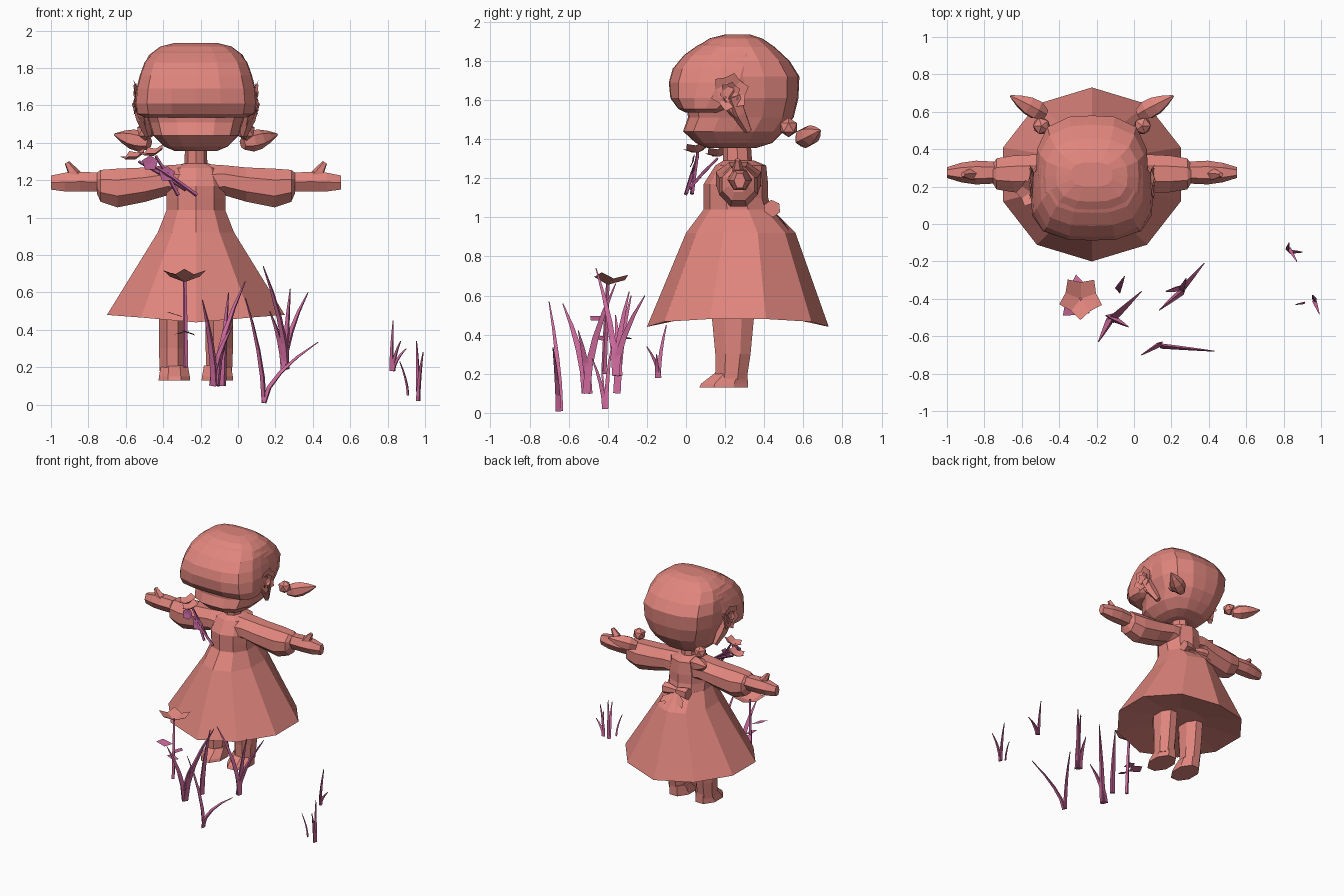
import bpy, bmesh, math, random
from mathutils import Vector, Matrix

if "Cube" in bpy.data.objects:
    bpy.data.objects.remove(bpy.data.objects["Cube"])

random.seed(4)
CX = -0.225  # mirror plane of the figure


def material(name, col):
    m = bpy.data.materials.new(name)
    m.diffuse_color = (*col, 1)
    m.use_nodes = True
    m.node_tree.nodes["Principled BSDF"].inputs["Base Color"].default_value = m.diffuse_color
    return m


SALMON = material("salmon", (0.74, 0.235, 0.205))
PINK = material("orchid pink", (0.64, 0.15, 0.35))
PLUM = material("plum", (0.42, 0.10, 0.26))


def finish(name, bm, mat, figure=False, recalc=True):
    """Make the object; figure parts are built on +x and mirrored."""
    if recalc:
        bmesh.ops.recalc_face_normals(bm, faces=bm.faces)
    me = bpy.data.meshes.new(name)
    bm.to_mesh(me)
    bm.free()
    me.materials.append(mat)
    ob = bpy.data.objects.new(name, me)
    bpy.context.collection.objects.link(ob)
    if figure:
        ob.location.x = CX
        ob.modifiers.new("mirror", 'MIRROR').use_mirror_merge = False
    return ob


def bridge(bm, rings):
    n = len(rings[0])
    for a, b in zip(rings, rings[1:]):
        for i in range(n):
            j = (i + 1) % n
            bm.faces.new((a[i], a[j], b[j], b[i]))
    bm.faces.new(rings[0][::-1])
    bm.faces.new(rings[-1])


def loft(name, sections, sides, centre=0.0, power=2.0, flat=False, limb=False):
    """Upright sections are (z, half width, y front, y back), limb sections (x, half depth, z low, z high)."""
    bm = bmesh.new()
    rings = []
    grow = 1 / math.cos(math.pi / sides) if flat else 1  # flat sides touch the given box
    for t, hw, v0, v1 in sections:
        ring = []
        for i in range(sides):
            a = math.pi / 2 + math.tau * (i + flat * 0.5) / sides
            c, s = math.cos(a), math.sin(a)
            k = grow * (abs(c) ** power + abs(s) ** power) ** (-1 / power)
            u = centre + hw * c * k
            v = (v0 + v1) / 2 + (v1 - v0) / 2 * s * k
            ring.append(bm.verts.new((t, u, v) if limb else (u, v, t)))
        rings.append(ring)
    bridge(bm, rings)
    ob = finish(name, bm, SALMON, limb or centre != 0)
    ob.location.x = CX
    return ob


def tube(bm, pts, radii, sides):
    rings = []
    for i, p in enumerate(pts):
        d = (pts[min(i + 1, len(pts) - 1)] - pts[max(i - 1, 0)]).normalized()
        u = d.cross(Vector((0.3, 1, 0.1))).normalized()
        v = d.cross(u)
        rings.append([bm.verts.new(p + radii[i] * (u * math.cos(math.tau * k / sides) +
                      v * math.sin(math.tau * k / sides))) for k in range(sides)])
    bridge(bm, rings)


def stalk(bm, base, tip, r0, r1=0.003, lean=1.0, sides=3, steps=4):
    """Tapering stalk; lean above 1 rises first and then bends towards the tip."""
    base, d = Vector(base), Vector(tip) - Vector(base)
    fs = [i / steps for i in range(steps + 1)]
    pts = [base + Vector((d.x * f ** lean, d.y * f ** lean, d.z * f)) for f in fs]
    tube(bm, pts, [r0 + (r1 - r0) * f ** 2 for f in fs], sides)


def petal(bm, base, tip, side, width):
    """Diamond leaf from base to tip."""
    base, tip = Vector(base), Vector(tip)
    off = Vector(side).normalized() * width
    mid = base.lerp(tip, 0.55)
    bm.faces.new([bm.verts.new(p) for p in (base, mid - off, tip, mid + off)])


def rosette(bm, centre, normal, radius, lift, count=5, width=0.5):
    rot = Vector(normal).to_track_quat('Z', 'Y')
    for k in range(count):
        a = math.tau * k / count + 0.3
        d = Vector((math.cos(a), math.sin(a), 0))
        tip = Vector(centre) + rot @ (d * radius + Vector((0, 0, lift)))
        petal(bm, centre, tip, rot @ Vector((-d.y, d.x, 0)), radius * width)


# Dress: ten-sided skirt with a closed underside, hem slightly raised at the sides
skirt = loft("skirt", [(.51, .2, .1, .44), (.44, .5, -.2, .73), (.92, .215, 0, .56), (1.04, .165, .09, .44)], 10)
for v in skirt.data.vertices:
    if v.co.z < 0.5:
        v.co.z += 0.04 * min(1, abs(v.co.x) / 0.45)
loft("bodice", [(1.03, .165, .09, .44), (1.1, .165, .09, .42), (1.17, .165, .09, .42),
                (1.265, .14, .15, .41), (1.29, .07, .19, .35)], 10)
loft("neck", [(1.26, .062, .19, .34), (1.4, .058, .19, .33)], 8)

# Arms
loft("sleeve", [(.07, .115, 1.1, 1.285), (.15, .115, 1.12, 1.28), (.27, .105, 1.085, 1.268),
                (.42, .098, 1.055, 1.262), (.51, .083, 1.085, 1.255), (.53, .05, 1.13, 1.24)],
     8, .268, flat=True, limb=True)
loft("hand", [(.5, .05, 1.14, 1.24), (.62, .055, 1.14, 1.245), (.7, .045, 1.14, 1.24),
              (.775, .025, 1.15, 1.225)], 6, .275, flat=True, limb=True)
bm = bmesh.new()
stalk(bm, (.62, .265, 1.2), (.69, .265, 1.295), .035, .014, .8, 5, 2)
finish("thumb", bm, SALMON, True)

# Legs and shoes
loft("leg", [(.17, .068, .15, .31), (.3, .073, .15, .33), (.62, .072, .12, .36)], 8, .125, flat=True)
loft("shoe", [(.13, .08, .075, .31), (.15, .078, .085, .31), (.21, .068, .16, .31)],
     8, .115, power=3, flat=True)

# Head with a heavy rounded fringe in front
loft("head", [(1.355, .11, .11, .36), (1.38, .17, .05, .44), (1.44, .23, -.015, .5), (1.51, .25, .01, .55),
              (1.61, .29, 0, .575), (1.72, .3, -.02, .58), (1.8, .285, 0, .53), (1.87, .25, .05, .455),
              (1.915, .19, .12, .39), (1.935, .11, .2, .33)], 16, power=3.0)
loft("fringe", [(1.535, .27, 0, .2), (1.555, .315, -.04, .24), (1.61, .325, -.08, .34), (1.69, .318, -.088, .42),
                (1.76, .3, -.068, .44), (1.83, .275, -.01, .44), (1.88, .235, .06, .42),
                (1.91, .18, .13, .38)], 16, power=3.2)

# Side hair ornaments with hanging locks
bm = bmesh.new()
for radius in (.1, .055):
    rosette(bm, (.3, .225, 1.64), (1, 0, 0), radius, .035, 6, .55)
finish("hair_bow", bm, SALMON, True, False)
bm = bmesh.new()
stalk(bm, (.3, .24, 1.62), (.255, .32, 1.44), .045, .02, 1.3, 5, 2)
stalk(bm, (.3, .2, 1.62), (.27, .28, 1.48), .03, .01, 1.3, 4, 2)
finish("hair_lock", bm, SALMON, True)

# Pigtails: bead and blunt tuft
bm = bmesh.new()
bmesh.ops.create_icosphere(bm, subdivisions=1, radius=.05, matrix=Matrix.Translation((.27, .525, 1.46)))
finish("pigtail_bead", bm, SALMON, True)
bm = bmesh.new()
start, end = Vector((.25, .585, 1.395)), Vector((.435, .685, 1.445))
tube(bm, [start.lerp(end, i / 4) for i in range(5)], [.032, .056, .053, .034, .006], 6)
finish("pigtail_tuft", bm, SALMON, True)

# Sash bow on the back
bm = bmesh.new()
stalk(bm, (.105, .44, 1.045), (0, .435, 1.045), .045, .02, 1, 6, 2)
finish("bow_loop", bm, SALMON, True)
bm = bmesh.new()
for tip in ((.05, .53, .93), (.1, .515, .955)):
    petal(bm, (0, .44, 1.04), tip, (1, 0, .2), .035)
finish("bow_tail", bm, SALMON, True, False)

# Posy held at the shoulder
bm = bmesh.new()
for base, tip in (((-.22, 0, 1.12), (-.5, .06, 1.31)), ((-.32, .03, 1.12), (-.44, .06, 1.33)),
                  ((-.28, .02, 1.15), (-.53, .16, 1.3))):
    stalk(bm, base, tip, .011, .008, 1.1, 4, 2)
finish("posy_stems", bm, PLUM)
bm = bmesh.new()
for c in ((-.47, .04, 1.29), (-.38, .04, 1.23)):
    rosette(bm, c, (0, -1, .3), .045, .01, 5, .6)
finish("posy_leaves", bm, PLUM, recalc=False)
bm = bmesh.new()
for c in ((-.45, .06, 1.33), (-.55, .17, 1.31)):
    rosette(bm, c, (-.3, -.2, 1), .075, .04)
finish("posy_blooms", bm, SALMON, recalc=False)

# Tall flower in front of the skirt
bm = bmesh.new()
stalk(bm, (-.28, -.42, .2), (-.285, -.4, .67), .014, .009, 1, 4)
finish("flower_stem", bm, PINK)
bm = bmesh.new()
rosette(bm, (-.285, -.4, .655), (0, .1, 1), .12, .06, 5, .45)
bmesh.ops.reverse_faces(bm, faces=bm.faces)
finish("flower_bloom", bm, SALMON, recalc=False)
bm = bmesh.new()
for z, tip in ((.47, (-.38, -.49, .495)), (.39, (-.31, -.27, .38)), (.39, (-.24, -.48, .38))):
    side = Vector((tip[0] + .29, tip[1] + .41, 0)).cross(Vector((0, 0, 1)))
    petal(bm, (-.29, -.41, z), tip, side + Vector((0, 0, .03)), .045)
finish("flower_leaves", bm, PINK, recalc=False)


# Grass clumps: bent tapering blades fanning out from one base
def grass(name, base, tips, radius, spread):
    bm = bmesh.new()
    for tip in tips:
        b = Vector(base) + Vector((random.uniform(-spread, spread), random.uniform(-spread, spread), 0))
        stalk(bm, b, tip, radius, lean=1.7)
    finish(name, bm, PINK)


grass("grass_middle", (-.11, -.49, .1), [(-.19, -.63, .56), (.04, -.36, .66), (-.03, -.55, .42)], .024, .025)
grass("grass_middle_back", (-.08, -.35, .1), [(-.05, -.28, .6)], .023, 0)
grass("grass_right", (.255, -.35, .19), [(.135, -.46, .74), (.28, -.29, .62), (.375, -.21, .6),
                                         (.17, -.36, .5)], .021, .012)
grass("grass_front", (.135, -.645, .01), [(.04, -.7, .57), (.43, -.68, .335)], .016, .01)
grass("grass_far_back", (.825, -.14, .18), [(.83, -.1, .45), (.87, -.2, .34), (.9, -.15, .3)], .013, .008)
grass("grass_far_right", (.965, -.41, .02), [(.955, -.38, .34), (.99, -.48, .28)], .014, .008)
grass("grass_far_left", (.91, -.42, .05), [(.865, -.43, .23)], .008, 0)
